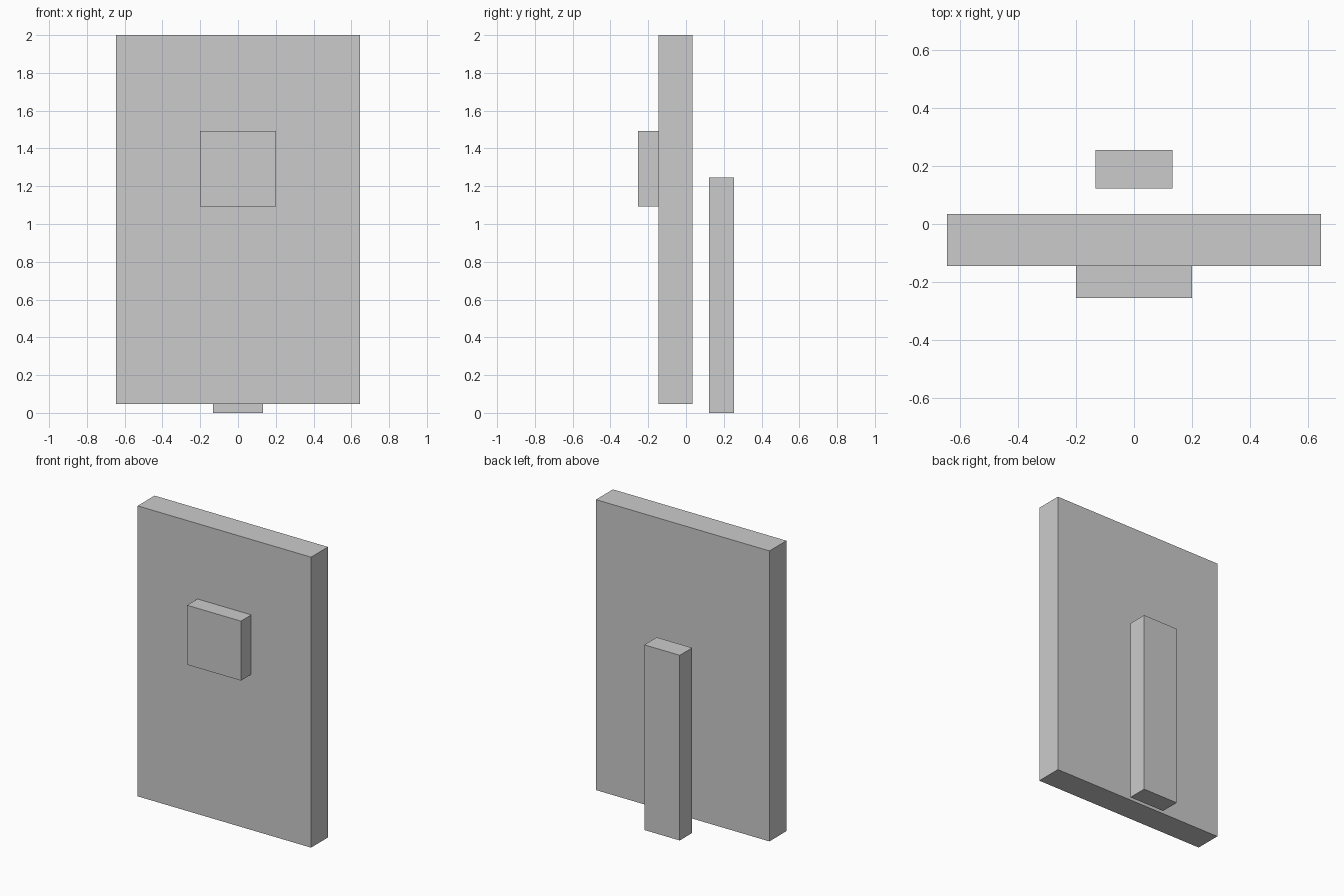
import bpy
import bmesh
from mathutils import Vector

if "Cube" in bpy.data.objects:
    bpy.data.objects.remove(bpy.data.objects["Cube"])


def box(name, lo, hi):
    """Flat-faced box spanning two opposite corners."""
    lo, hi = Vector(lo), Vector(hi)
    bm = bmesh.new()
    bmesh.ops.create_cube(bm, size=1)
    bmesh.ops.scale(bm, vec=hi - lo, verts=bm.verts)
    mesh = bpy.data.meshes.new(name)
    bm.to_mesh(mesh)
    bm.free()
    obj = bpy.data.objects.new(name, mesh)
    obj.location = (lo + hi) / 2
    bpy.context.collection.objects.link(obj)
    return obj


# Large upright board
box("board", (-0.645, -0.145, 0.047), (0.645, 0.035, 2.0))
# Square plate on the front of the board
box("front_plate", (-0.2, -0.255, 1.093), (0.2, -0.145, 1.493))
# Free-standing post behind the board
box("rear_post", (-0.132, 0.123, 0.0), (0.132, 0.255, 1.245))
